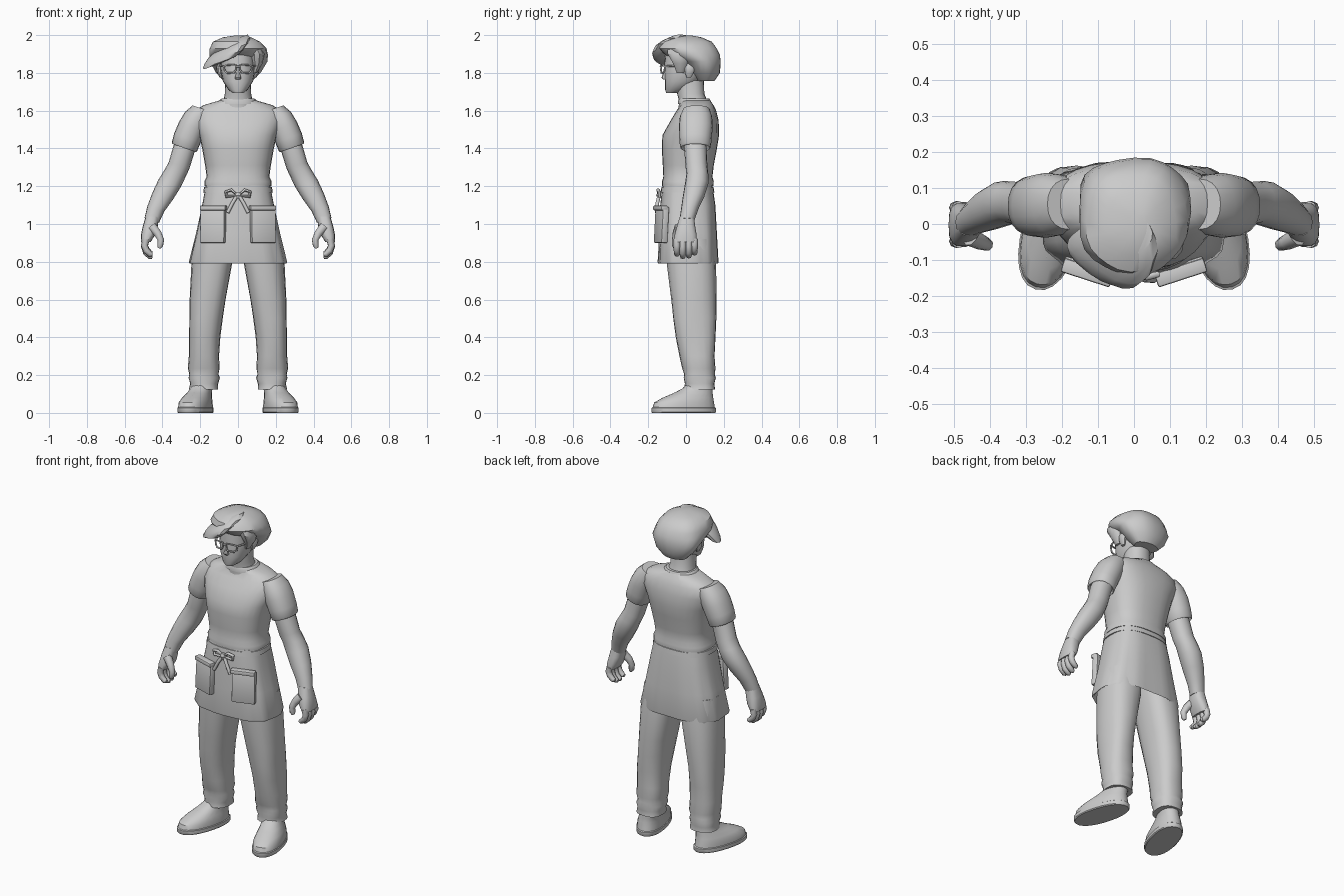
import bpy, bmesh, math
from mathutils import Matrix, Vector

GREY = bpy.data.materials.new("plain grey")
GREY.diffuse_color = (0.6, 0.6, 0.6, 1)


def finish(name, me, mirror=False, angle=40):
    me.name = name
    me.materials.clear()
    me.materials.append(GREY)
    me.shade_smooth()
    me.set_sharp_from_angle(angle=math.radians(angle))
    ob = bpy.data.objects.new(name, me)
    bpy.context.collection.objects.link(ob)
    if mirror:
        ob.modifiers.new("Mirror", 'MIRROR')
    return ob


def power(v, e):
    return math.copysign(abs(v) ** e, v)


def loft(name, rings, n=20, e=0.9, tilt=0, yaw=0, mirror=False, wave=None):
    """Rings are (x, y, z, half width, half depth); tilt leans rings along x."""
    bm = bmesh.new()
    loops = []
    for i, (cx, cy, cz, rx, ry) in enumerate(rings):
        loop = []
        for k in range(n):
            t = 2 * math.pi * k / n
            p = Vector((rx * power(math.cos(t), e), ry * power(math.sin(t), e), 0))
            if wave:
                p *= 1 + wave(i, t)
            p.rotate(Matrix.Rotation(yaw, 3, 'Z'))
            loop.append(bm.verts.new((cx + p.x, cy + p.y, cz + tilt * p.x)))
        loops.append(loop)
    for a, b in zip(loops, loops[1:]):
        for k in range(n):
            j = (k + 1) % n
            bm.faces.new((a[k], a[j], b[j], b[k]))
    bm.faces.new(loops[0])
    bm.faces.new(loops[-1])
    bmesh.ops.recalc_face_normals(bm, faces=bm.faces)
    me = bpy.data.meshes.new(name)
    bm.to_mesh(me)
    bm.free()
    return finish(name, me, mirror)


def tube(name, pts, depth, radii=None, closed=False, mirror=False, res=2):
    cu = bpy.data.curves.new(name, 'CURVE')
    cu.dimensions = '3D'
    cu.bevel_depth, cu.bevel_resolution, cu.use_fill_caps = depth, res, True
    sp = cu.splines.new('POLY')
    sp.points.add(len(pts) - 1)
    for i, p in enumerate(pts):
        sp.points[i].co = (*p, 1)
        sp.points[i].radius = radii[i] if radii else 1
    sp.use_cyclic_u = closed
    tmp = bpy.data.objects.new("tmp", cu)
    bpy.context.collection.objects.link(tmp)
    dg = bpy.context.evaluated_depsgraph_get()
    me = bpy.data.meshes.new_from_object(tmp.evaluated_get(dg))
    bpy.data.objects.remove(tmp)
    return finish(name, me, mirror, 50)


def box(name, loc, size, rot=(0, 0, 0), mirror=False, bevel=0.006):
    bm = bmesh.new()
    bmesh.ops.create_cube(bm, size=1)
    bmesh.ops.scale(bm, vec=size, verts=bm.verts)
    bmesh.ops.bevel(bm, geom=bm.edges[:], offset=bevel, segments=2, affect='EDGES', profile=0.5)
    m = Matrix.Translation(loc) @ Matrix.Rotation(rot[2], 4, 'Z') @ Matrix.Rotation(rot[0], 4, 'X')
    bmesh.ops.transform(bm, matrix=m, verts=bm.verts)
    me = bpy.data.meshes.new(name)
    bm.to_mesh(me)
    bm.free()
    return finish(name, me, mirror)


# Head, nose, ears and neck
loft("head", [(0, -.07, 1.693, .028, .035), (0, -.055, 1.71, .05, .055),
              (0, -.02, 1.755, .08, .092), (0, -.003, 1.82, .092, .112),
              (0, 0, 1.92, .088, .11)])
loft("nose", [(0, -.108, 1.765, .014, .014), (0, -.113, 1.775, .016, .017),
              (0, -.108, 1.80, .011, .013), (0, -.105, 1.835, .007, .008)], n=8)
tube("mouth", [(-.025, -.095, 1.735), (0, -.101, 1.737), (.025, -.095, 1.735)], .004)
loft("ear", [(.09, .015, 1.775, .008, .012), (.097, .017, 1.80, .013, .024),
             (.10, .02, 1.83, .014, .028), (.098, .02, 1.85, .008, .015)], n=10, mirror=True)
loft("neck", [(0, .045, 1.60, .09, .085), (0, .038, 1.65, .078, .075), (0, .025, 1.69, .07, .072),
              (0, .02, 1.76, .068, .075)])

# Hair cap and fringe swept over one eye
lumps = lambda i, t: .025 * math.sin(5 * t + i * .6)
loft("hair", [(0, .105, 1.757, .075, .045), (0, .10, 1.80, .118, .078),
              (0, .08, 1.86, .152, .103), (0, .035, 1.895, .155, .145),
              (-.002, .012, 1.93, .15, .153), (-.008, .005, 1.965, .125, .135),
              (-.005, .0, 1.988, .075, .085), (.01, 0, 1.998, .025, .03)], n=24, wave=lumps)
loft("fringe", [(-.135, -.085, 1.835, .05, .032), (-.10, -.10, 1.855, .10, .045),
                (-.075, -.095, 1.885, .115, .058), (-.05, -.075, 1.92, .115, .07),
                (-.02, -.05, 1.955, .09, .07), (0, -.03, 1.985, .05, .05)],
     n=16, tilt=.35, yaw=-.63)
loft("side_lock", [(.088, -.03, 1.80, .012, .02), (.10, -.03, 1.85, .03, .04),
                   (.10, -.04, 1.90, .04, .06), (.08, -.04, 1.94, .04, .06)], n=10)

# Glasses
tube("glasses_rim", [(.012, -.13, 1.842), (.06, -.122, 1.842), (.075, -.112, 1.835), (.07, -.114, 1.81),
                     (.058, -.122, 1.80), (.022, -.13, 1.80), (.012, -.132, 1.815)],
     .005, closed=True, mirror=True)
tube("glasses_bridge", [(-.014, -.13, 1.832), (0, -.134, 1.835), (.014, -.13, 1.832)], .005)
tube("glasses_arm", [(.074, -.112, 1.835), (.096, -.05, 1.838), (.1, .02, 1.84)], .005, mirror=True)

# Shirt, collar and sleeves
loft("shirt", [(0, .01, 1.20, .178, .136), (0, .01, 1.225, .178, .137), (0, .01, 1.25, .166, .13),
               (0, .012, 1.31, .174, .135), (0, .018, 1.40, .19, .146),
               (0, .025, 1.47, .205, .15), (0, .045, 1.545, .235, .128),
               (0, .055, 1.60, .23, .105), (0, .058, 1.63, .18, .087),
               (0, .05, 1.655, .095, .078)], n=28, e=.8)
loft("collar", [(0, .046, 1.635, .105, .088), (0, .044, 1.655, .098, .085), (0, .043, 1.665, .086, .08)])
loft("sleeve", [(.283, .05, 1.43, .054, .062), (.285, .05, 1.402, .062, .077), (.283, .05, 1.41, .067, .082),
                (.268, .05, 1.455, .07, .086), (.243, .052, 1.515, .07, .09),
                (.215, .053, 1.57, .066, .085), (.18, .055, 1.607, .06, .07)],
     tilt=.35, mirror=True)

# Bare arms
loft("arm", [(.25, .05, 1.49, .05, .055), (.285, .05, 1.40, .056, .06), (.312, .055, 1.31, .055, .058),
             (.335, .06, 1.265, .057, .058), (.362, .057, 1.215, .06, .062),
             (.40, .04, 1.145, .055, .057), (.435, .02, 1.08, .045, .046),
             (.456, .005, 1.02, .039, .04)], n=16, tilt=.3, mirror=True)

# Hands: palm, four curled fingers and a thumb
loft("palm", [(.453, .005, 1.04, .036, .038), (.465, 0, .985, .04, .05),
              (.477, -.002, .94, .037, .06), (.488, -.003, .905, .026, .06)], n=14, e=.75, mirror=True)
for i, (y, drop) in enumerate([(-.048, .012), (-.017, 0), (.015, .003), (.045, .018)]):
    tube(f"finger_{i + 1}", [(.487, y, .92), (.495, y, .88 + drop / 2), (.486, y, .848 + drop),
                             (.465, y, .828 + drop), (.453, y, .826 + drop)],
         .018, [1.05, 1, .95, .85, .55], mirror=True)
tube("thumb", [(.455, -.035, .985), (.425, -.05, .95), (.408, -.057, .915), (.412, -.058, .885),
               (.418, -.058, .872)], .02, [1.3, 1.1, .9, .8, .45], mirror=True)

# Apron skirt with folds that deepen towards the hem
folds = lambda i, t: (0, .004, .01, .016, .016, .01, 0)[i] * math.sin(11 * t + .5)
loft("apron_skirt", [(0, .008, 1.205, .17, .132), (0, .01, 1.10, .19, .146), (0, .012, .95, .222, .152),
                     (0, .012, .80, .258, .16), (0, .012, .79, .255, .158),
                     (0, .012, .80, .243, .148), (0, .012, .92, .20, .13)],
     n=44, e=.72, wave=folds)
loft("apron_waistband", [(0, .008, 1.165, .17, .13), (0, .008, 1.168, .184, .142),
                         (0, .008, 1.195, .18, .138), (0, .008, 1.198, .16, .12)], n=28, e=.8)

# Pockets with a folded top edge
box("pocket", (.132, -.13, .995), (.135, .035, .19), (math.radians(-3), 0, math.radians(18)), True)
box("pocket_flap", (.13, -.135, 1.085), (.143, .04, .025), (0, 0, math.radians(18)), True)

# Tied apron strings
tube("bow_loop", [(0, -.14, 1.15), (.035, -.148, 1.18), (.065, -.14, 1.17), (.06, -.14, 1.145)],
     .009, closed=True, mirror=True)
tube("bow_tail", [(.005, -.142, 1.15), (.03, -.152, 1.11), (.055, -.154, 1.06)], .01, mirror=True)
loft("bow_knot", [(0, -.143, 1.135, .012, .008), (0, -.145, 1.152, .019, .013), (0, -.143, 1.17, .012, .008)], n=8)

# Trousers with creased, turned-up hems
creases = lambda i, t: .02 * math.sin(3 * t + i * 1.3)
loft("trouser_leg", [(.12, .02, .92, .11, .12), (.138, .03, .78, .107, .13), (.16, .04, .60, .095, .12),
                     (.17, .045, .50, .088, .114), (.178, .052, .40, .083, .105),
                     (.18, .06, .30, .08, .093), (.18, .068, .235, .084, .088),
                     (.18, .07, .205, .077, .081), (.18, .072, .185, .083, .085),
                     (.18, .073, .155, .074, .078), (.182, .073, .125, .078, .082)],
     e=.82, wave=creases, mirror=True)

# Shoes turned outwards, with a thick sole
loft("shoe_sole", [(.225, -.012, 0, .078, .172), (.225, -.012, .005, .083, .176),
                   (.225, -.012, .026, .083, .176), (.225, -.012, .03, .077, .17)],
     n=24, yaw=.28, mirror=True)
loft("shoe_upper", [(.225, -.012, .028, .079, .17), (.224, -.01, .055, .078, .163),
                    (.217, .01, .08, .07, .138), (.205, .038, .105, .06, .105),
                    (.193, .062, .13, .055, .08), (.185, .072, .165, .052, .062)],
     n=24, yaw=.28, mirror=True)
for i in range(3):
    y, z = -.085 + .03 * i, .088 + .014 * i
    x = .242 - .01 * i
    tube(f"shoe_lace_{i + 1}", [(x - .035, y, z - .012), (x, y - .005, z), (x + .035, y + .01, z - .012)],
         .006, mirror=True)
